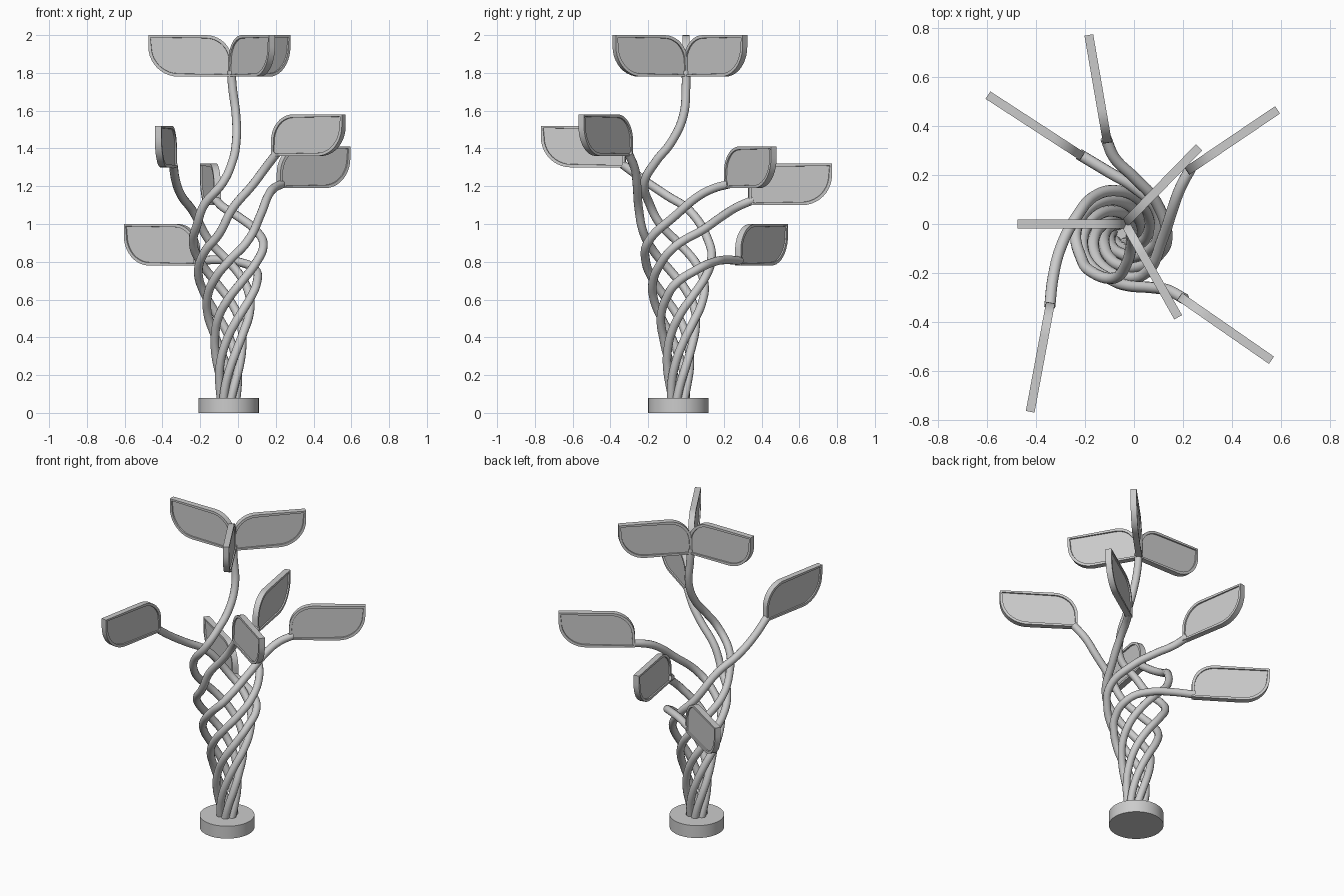
import bpy, bmesh
from math import sin, cos, radians, atan2, pi
from mathutils import Vector, Matrix

if "Cube" in bpy.data.objects:
    bpy.data.objects.remove(bpy.data.objects["Cube"])

CX, CY = -0.05, -0.04      # axis of the twisted bundle
TUBE = 0.023


def helix_radius(z):
    keys = [(0.0, 0.036), (0.1, 0.042), (0.4, 0.08), (0.6, 0.13), (0.75, 0.165), (0.9, 0.188), (1.2, 0.2)]
    for (z0, r0), (z1, r1) in zip(keys, keys[1:]):
        if z <= z1:
            return r0 + (r1 - r0) * (z - z0) / (z1 - z0)
    return keys[-1][1]


def stem(name, phase, z_end, tail):
    """Tube that spirals up to z_end, then follows the tail points to its leaf."""
    pts = []
    steps = 9
    for i in range(steps + 1):
        z = 0.05 + (z_end - 0.05) * i / steps
        a = radians(phase + 305 * (z - 0.9))
        r = helix_radius(z)
        pts.append((CX + r * cos(a), CY + r * sin(a), z))
    pts += tail
    cu = bpy.data.curves.new(name, 'CURVE')
    cu.dimensions = '3D'
    cu.bevel_depth = TUBE
    cu.bevel_resolution = 4
    cu.resolution_u = 6
    cu.use_fill_caps = True
    sp = cu.splines.new('BEZIER')
    sp.bezier_points.add(len(pts) - 1)
    for b, p in zip(sp.bezier_points, pts):
        b.co = p
        b.handle_left_type = b.handle_right_type = 'AUTO'
    ob = bpy.data.objects.new(name, cu)
    bpy.context.collection.objects.link(ob)
    bpy.ops.object.select_all(action='DESELECT')
    ob.select_set(True)
    bpy.context.view_layer.objects.active = ob
    bpy.ops.object.convert(target='MESH')
    bpy.ops.object.shade_smooth_by_angle(angle=radians(40))


def leaf(name, start, end, z, length=None):
    """Upright panel with two opposite rounded corners and a recessed face on both sides."""
    d = Vector(end) - Vector(start)
    L, H, T = d.length, 0.22, 0.036
    r1, r2, n = 0.16, 0.14, 10
    prof = [(0, 0)]
    for i in range(n + 1):
        a = -pi / 2 + pi / 2 * i / n
        prof.append((L - r1 + r1 * cos(a), r1 + r1 * sin(a)))
    prof.append((L, H))
    for i in range(n + 1):
        a = pi / 2 + pi / 2 * i / n
        prof.append((r2 + r2 * cos(a), H - r2 + r2 * sin(a)))
    bm = bmesh.new()
    front = bm.faces.new([bm.verts.new((x, -T / 2, h)) for x, h in prof])
    back = bm.faces.new([bm.verts.new((x, T / 2, h)) for x, h in reversed(prof)])
    fv, bv = list(front.verts), list(reversed(back.verts))
    for i in range(len(fv)):
        j = (i + 1) % len(fv)
        bm.faces.new((fv[j], fv[i], bv[i], bv[j]))
    bmesh.ops.recalc_face_normals(bm, faces=bm.faces)
    bmesh.ops.inset_individual(bm, faces=[front, back], thickness=0.016)
    bmesh.ops.inset_individual(bm, faces=[front, back], thickness=0.001, depth=-0.008)
    me = bpy.data.meshes.new(name)
    bm.to_mesh(me)
    bm.free()
    ob = bpy.data.objects.new(name, me)
    bpy.context.collection.objects.link(ob)
    ob.matrix_world = Matrix.Translation((start[0], start[1], z)) @ Matrix.Rotation(atan2(d.y, d.x), 4, 'Z')
    bpy.ops.object.select_all(action='DESELECT')
    ob.select_set(True)
    bpy.context.view_layer.objects.active = ob
    bpy.ops.object.shade_smooth_by_angle(angle=radians(30))


# Round base
bpy.ops.mesh.primitive_cylinder_add(vertices=64, radius=0.16, depth=0.08, location=(CX, CY, 0.04))
bpy.context.object.name = "base"
bpy.ops.object.shade_smooth_by_angle(angle=radians(40))

# Six twisted stems
stem("stem_low_left", 60, 0.68,
     [(0.09, 0.06, 0.76), (0.0, 0.15, 0.80), (-0.1, 0.21, 0.81), (-0.225, 0.285, 0.805)])
stem("stem_back", 0, 0.88,
     [(0.09, 0.09, 0.97), (0.0, 0.19, 1.04), (-0.08, 0.27, 1.09), (-0.115, 0.35, 1.125)])
stem("stem_back_right", 300, 0.9,
     [(0.12, -0.05, 1.05), (0.16, 0.07, 1.15), (0.19, 0.15, 1.19), (0.23, 0.225, 1.21)])
stem("stem_front_right", 240, 0.95,
     [(-0.03, -0.25, 1.08), (0.08, -0.26, 1.21), (0.14, -0.27, 1.29), (0.205, -0.305, 1.375)])
stem("stem_front_left", 120, 0.9,
     [(-0.24, 0.02, 1.07), (-0.3, -0.1, 1.15), (-0.33, -0.22, 1.23), (-0.343, -0.335, 1.315)])
stem("stem_tall", 180, 1.0,
     [(-0.18, -0.19, 1.1), (-0.08, -0.22, 1.22), (-0.03, -0.16, 1.33), (-0.01, -0.08, 1.43),
      (-0.01, -0.015, 1.57), (-0.03, 0.0, 1.73), (-0.035, 0.0, 1.81)])

# Leaves: name, root, tip, bottom height
for args in [
    ("leaf_low_left", (-0.21, 0.275), (-0.595, 0.525), 0.78),
    ("leaf_back", (-0.108, 0.33), (-0.184, 0.77), 1.10),
    ("leaf_back_right", (0.215, 0.215), (0.585, 0.465), 1.19),
    ("leaf_front_right", (0.185, -0.295), (0.56, -0.555), 1.36),
    ("leaf_front_left", (-0.34, -0.32), (-0.423, -0.765), 1.30),
    ("top_leaf_left", (-0.03, 0.0), (-0.475, 0.0), 1.78),
    ("top_leaf_back", (-0.04, 0.0), (0.265, 0.312), 1.78),
    ("top_leaf_front", (-0.035, 0.0), (0.18, -0.38), 1.78),
]:
    leaf(*args)
